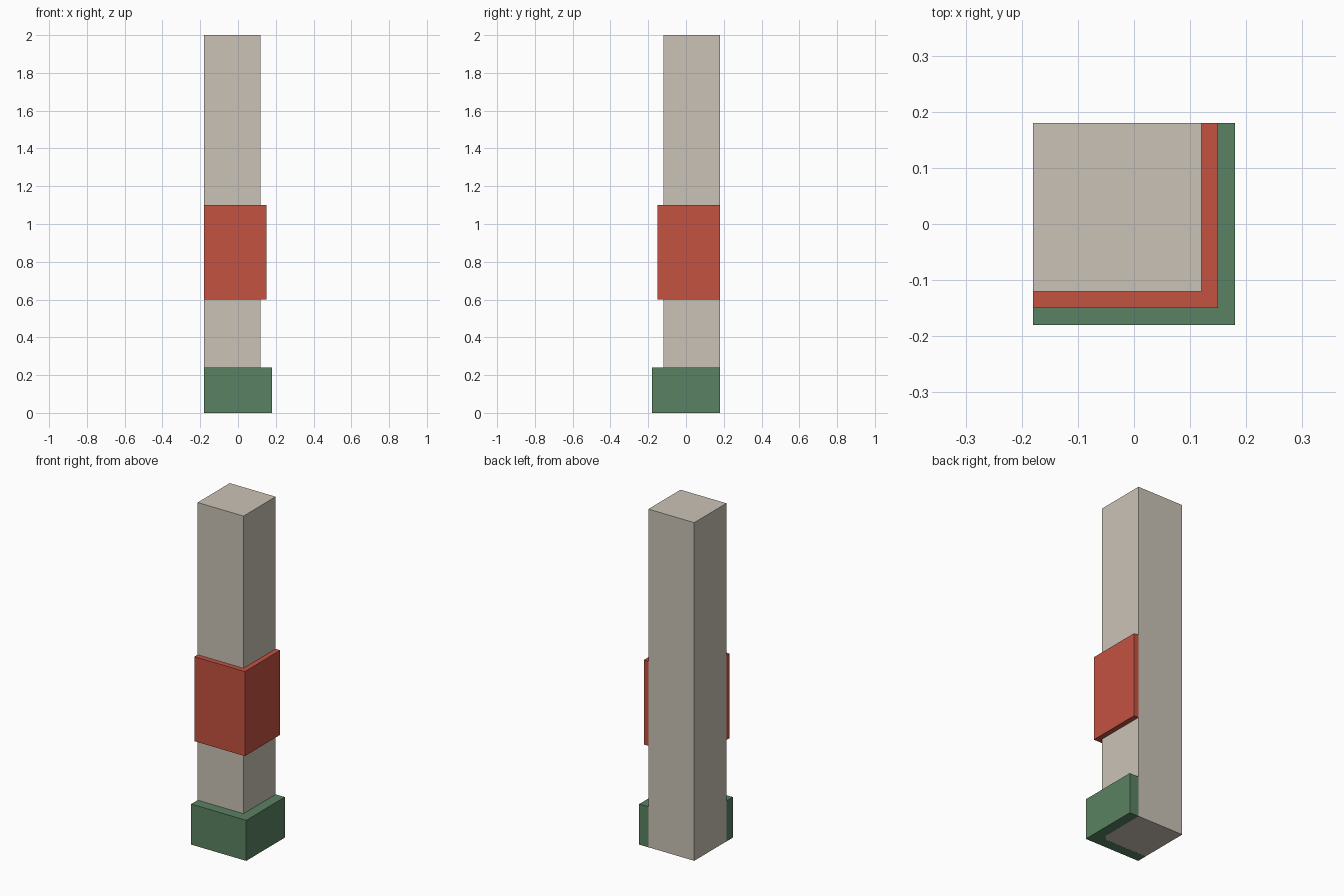
import bpy
import bmesh

if "Cube" in bpy.data.objects:
    bpy.data.objects.remove(bpy.data.objects["Cube"])


def material(name, rgb):
    m = bpy.data.materials.new(name)
    m.diffuse_color = (*rgb, 1.0)
    m.use_nodes = True
    m.node_tree.nodes["Principled BSDF"].inputs["Base Color"].default_value = m.diffuse_color
    return m


def prism(name, outline, z0, z1, mat):
    """Extrude a closed counter-clockwise outline from z0 up to z1."""
    bm = bmesh.new()
    face = bm.faces.new([bm.verts.new((x, y, z0)) for x, y in outline])
    ext = bmesh.ops.extrude_face_region(bm, geom=[face], use_keep_orig=True)
    top = [v for v in ext["geom"] if isinstance(v, bmesh.types.BMVert)]
    bmesh.ops.translate(bm, verts=top, vec=(0, 0, z1 - z0))
    bmesh.ops.recalc_face_normals(bm, faces=bm.faces)
    mesh = bpy.data.meshes.new(name)
    bm.to_mesh(mesh)
    bm.free()
    mesh.materials.append(mat)
    obj = bpy.data.objects.new(name, mesh)
    bpy.context.collection.objects.link(obj)
    return obj


def corner_wrap(outer, chamfer=0.0):
    """L-shaped outline hugging the front and right faces of the post."""
    inner = [(P, B), (P, -P), (-B, -P)]
    if chamfer:
        inner[1:2] = [(P, -P + chamfer), (P - chamfer, -P)]
    return [(-B, -outer), (outer, -outer), (outer, B)] + inner


B, P = 0.18, 0.12  # flush back/left side, exposed front/right side of the post

stone = material("warm_stone", (0.59, 0.545, 0.468))
red = material("brick_red", (0.55, 0.084, 0.053))
green = material("muted_green", (0.102, 0.223, 0.122))

# Square post
prism("post", [(-B, -P), (P, -P), (P, B), (-B, B)], 0.0005, 2.0, stone)

# Corner wraps: base skirting and middle band
prism("base_skirting", corner_wrap(0.18, 0.03), 0.0, 0.24, green)
prism("middle_band", corner_wrap(0.15), 0.6, 1.1, red)
